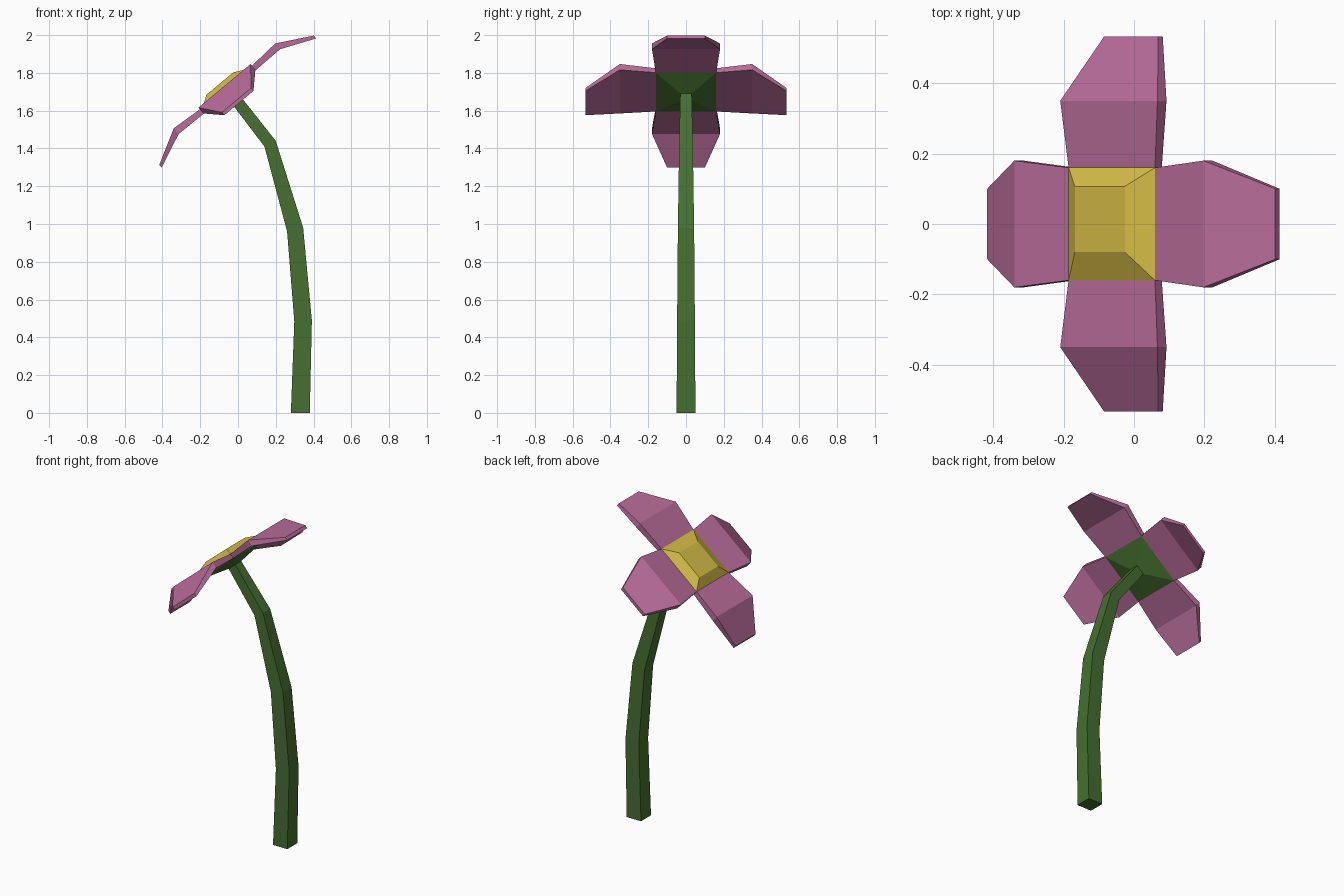
import bpy, bmesh, math
from mathutils import Vector, Matrix

if "Cube" in bpy.data.objects:
    bpy.data.objects.remove(bpy.data.objects["Cube"])


def material(name, rgb):
    m = bpy.data.materials.new(name)
    m.diffuse_color = (*rgb, 1)
    m.use_nodes = True
    m.node_tree.nodes["Principled BSDF"].inputs["Base Color"].default_value = m.diffuse_color
    return m


GREEN = material("stem green", (0.06, 0.16, 0.03))
PINK = material("petal pink", (0.48, 0.15, 0.32))
YELLOW = material("centre yellow", (0.66, 0.50, 0.06))


def loft(name, rings, mat, cap_start=False, cap_end=False, matrix=None):
    """Skin four-sided rings into a flat-shaded tube, optionally capped."""
    bm = bmesh.new()
    loops = [[bm.verts.new(p) for p in ring] for ring in rings]
    for a, b in zip(loops, loops[1:]):
        for i in range(4):
            j = (i + 1) % 4
            bm.faces.new((a[i], a[j], b[j], b[i]))
    if cap_start:
        bm.faces.new(loops[0][::-1])
    if cap_end:
        bm.faces.new(loops[-1])
    if matrix:
        bm.transform(matrix)
    bmesh.ops.recalc_face_normals(bm, faces=bm.faces)
    mesh = bpy.data.meshes.new(name)
    bm.to_mesh(mesh)
    bm.free()
    mesh.materials.append(mat)
    ob = bpy.data.objects.new(name, mesh)
    bpy.context.collection.objects.link(ob)
    return ob


def rect(x0, x1, y0, y1, z):
    return [(x0, y0, z), (x1, y0, z), (x1, y1, z), (x0, y1, z)]


# Flower head frame: tilted to face up and towards -x
head = Matrix.Translation((-0.0535, 0, 1.71)) @ Matrix.Rotation(math.radians(-39.9), 4, 'Y')
HUB, HALF = 0.16, 0.015

# Raised centre, its top slightly offset
loft("flower_centre",
     [rect(-HUB, HUB, -HUB, HUB, HALF), rect(-0.105, 0.08, -0.08, 0.107, 0.053)],
     YELLOW, cap_end=True, matrix=head)

# Green underside tapering to the stem
neck = rect(-0.03, 0.03, -0.03, 0.03, -0.05)
loft("calyx", [rect(-HUB, HUB, -HUB, HUB, -HALF), neck], GREEN, matrix=head)

# Four drooping petals: radius, half width, top and bottom height
sections = [(HUB, 0.16, HALF, -HALF), (0.35, 0.18, 0.028, -0.012), (0.533, 0.10, -0.071, -0.091)]
petal_rings = [[(r, -w, lo), (r, w, lo), (r, w, hi), (r, -w, hi)] for r, w, hi, lo in sections]
for k in range(4):
    loft(f"petal_{k + 1}", petal_rings, PINK, cap_end=True,
         matrix=head @ Matrix.Rotation(k * math.pi / 2, 4, 'Z'))

# Bent square stem: left (x, z), right (x, z), half depth
path = [(0.28, 0, 0.38, 0, 0.05), (0.298, 0.485, 0.391, 0.49, 0.047),
        (0.26, 0.96, 0.345, 0.98, 0.043), (0.14, 1.41, 0.20, 1.44, 0.036)]
stem_rings = [[(xl, -d, zl), (xr, -d, zr), (xr, d, zr), (xl, d, zl)] for xl, zl, xr, zr, d in path]
stem_rings.append([head @ Vector(p) for p in neck])
loft("stem", stem_rings, GREEN, cap_start=True)
